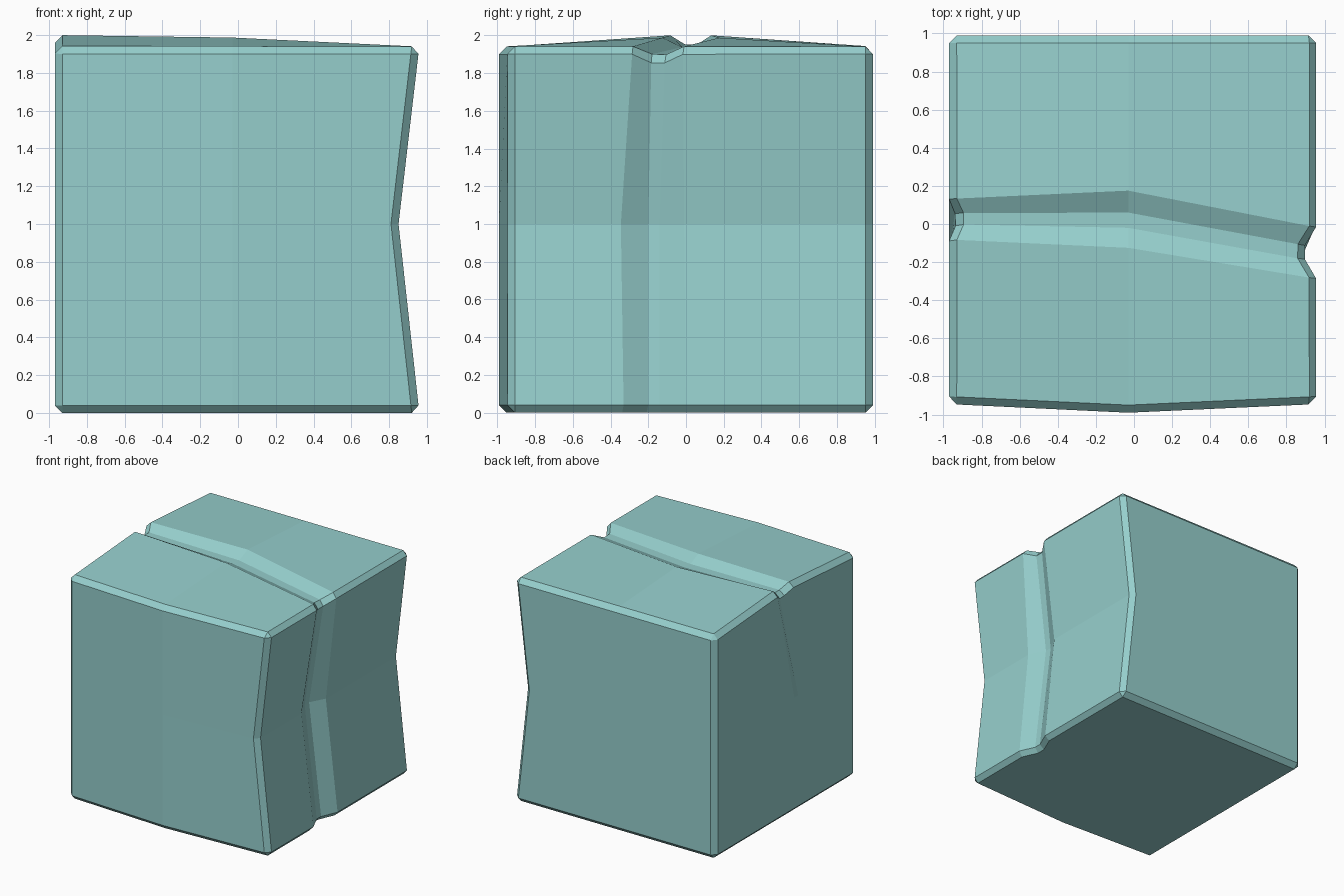
import bpy, bmesh

if "Cube" in bpy.data.objects:
    bpy.data.objects.remove(bpy.data.objects["Cube"])

# Single flat stone colour
mat = bpy.data.materials.new("pale teal stone")
mat.diffuse_color = (0.305, 0.624, 0.610, 1)
mat.use_nodes = True
mat.node_tree.nodes["Principled BSDF"].inputs["Base Color"].default_value = mat.diffuse_color

X = (-0.97, -0.03, 0.96)
Z = (0.0, 1.0, 1.94)

# Crack cross-sections, keyed by lattice (x, z) station:
# four y positions (lip, floor, floor, lip), lip height, floor shift in x and z
CRACK = {
    (0, 2): ((-0.08, 0.00, 0.055, 0.13), 2.00, 0.035, -0.05),
    (1, 2): ((-0.125, -0.02, 0.06, 0.175), 1.987, 0.0, -0.05),
    (2, 2): ((-0.28, -0.18, -0.115, -0.02), 1.94, -0.06, -0.045),
    (2, 1): ((-0.345, -0.20, -0.14, -0.01), 1.0, -0.07, 0.0),
    (2, 0): ((-0.33, -0.20, -0.14, 0.0), 0.0, -0.06, 0.0),
    (1, 0): ((-0.30, -0.20, -0.14, 0.0), 0.0, 0.0, 0.0),
    (0, 0): ((-0.28, -0.20, -0.14, -0.06), 0.0, 0.0, 0.0),
    (0, 1): ((-0.24, -0.19, -0.15, -0.10), 1.0, 0.0, 0.0),
}


def point(i, j, k):
    """Position of a lattice point on the block surface."""
    x, z = X[i], Z[k]
    if i == 2 and k == 1:
        x = 0.85                      # waisted right side
    if j == 0:
        return x, (-0.99 if i == 1 else -0.945), z   # bowed front
    if j == 5:
        return x, 0.99, z
    ys, lip, dx, dz = CRACK[(i, k)]
    floor = j in (2, 3)
    return x + dx * floor, ys[j - 1], lip + dz * floor


bm = bmesh.new()
MAX = (2, 5, 2)
verts, keys = {}, {}


def vert(key):
    if key not in verts:
        verts[key] = bm.verts.new(point(*key))
        keys[verts[key]] = key
    return verts[key]


# Six sides of the block as lattice patches
for axis in range(3):
    u, v = [a for a in range(3) if a != axis]
    for side in (0, MAX[axis]):
        for a in range(MAX[u]):
            for b in range(MAX[v]):
                quad = []
                for da, db in ((0, 0), (1, 0), (1, 1), (0, 1)):
                    key = [0, 0, 0]
                    key[axis], key[u], key[v] = side, a + da, b + db
                    quad.append(vert(tuple(key)))
                bm.faces.new(quad)
bmesh.ops.recalc_face_normals(bm, faces=bm.faces[:])

# Chamfer along the outer rims, following the crack
rims = []
for e in bm.edges:
    p, q = keys[e.verts[0]], keys[e.verts[1]]
    if sum(p[n] == q[n] and p[n] in (0, MAX[n]) for n in range(3)) >= 2:
        rims.append(e)
bmesh.ops.bevel(bm, geom=rims, offset=0.04, offset_type='OFFSET', segments=1,
                affect='EDGES', profile=0.5, clamp_overlap=False)
bmesh.ops.recalc_face_normals(bm, faces=bm.faces[:])

mesh = bpy.data.meshes.new("cracked_stone_block")
bm.to_mesh(mesh)
bm.free()
mesh.materials.append(mat)
block = bpy.data.objects.new("cracked_stone_block", mesh)
bpy.context.collection.objects.link(block)
